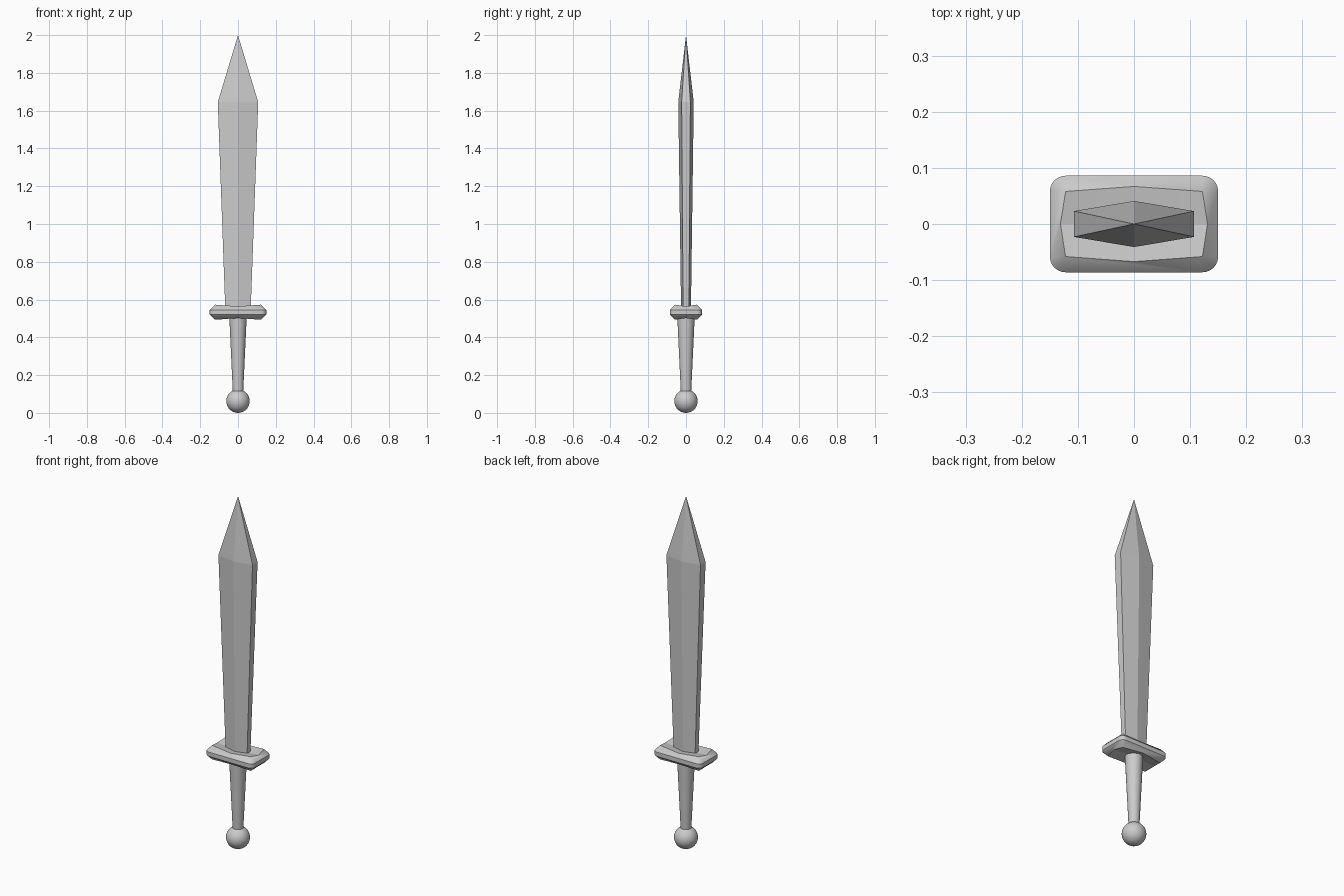
import bpy, bmesh, math

if "Cube" in bpy.data.objects:
    bpy.data.objects.remove(bpy.data.objects["Cube"])


def make_object(name, bm):
    bmesh.ops.recalc_face_normals(bm, faces=bm.faces)
    mesh = bpy.data.meshes.new(name)
    bm.to_mesh(mesh)
    bm.free()
    obj = bpy.data.objects.new(name, mesh)
    bpy.context.collection.objects.link(obj)
    return obj


def shade_smooth(obj):
    bpy.ops.object.select_all(action='DESELECT')
    obj.select_set(True)
    bpy.context.view_layer.objects.active = obj
    bpy.ops.object.shade_smooth_by_angle(angle=math.radians(30))


# Blade: hexagonal sections widening to the shoulder, then a point
bm = bmesh.new()
rings = []
for z, half_width, edge, ridge in [(0.54, 0.067, 0.015, 0.026), (1.645, 0.107, 0.023, 0.041)]:
    section = [(half_width, -edge), (half_width, edge), (0, ridge),
               (-half_width, edge), (-half_width, -edge), (0, -ridge)]
    rings.append([bm.verts.new((x, y, z)) for x, y in section])
tip = bm.verts.new((0, 0, 2))
bm.faces.new(rings[0])
for i in range(6):
    j = (i + 1) % 6
    bm.faces.new((rings[0][i], rings[0][j], rings[1][j], rings[1][i]))
    bm.faces.new((rings[1][i], rings[1][j], tip))
make_object("blade", bm)

# Guard: rounded-corner block with chamfered rims and dished top and bottom
MID_Z, CX, CY, R, STEPS = 0.533, 0.122, 0.058, 0.028, 6
bm = bmesh.new()
corners = [(1, 1), (-1, 1), (-1, -1), (1, -1)]
bands = []
for side in (-1, 1):
    # Four corner arcs make the outer ring
    arcs = []
    for k, (sx, sy) in enumerate(corners):
        angles = [math.pi / 2 * (k + s / STEPS) for s in range(STEPS + 1)]
        arcs.append([bm.verts.new((sx * CX + R * math.cos(a), sy * CY + R * math.sin(a),
                                   MID_Z + side * 0.012)) for a in angles])
    # Inner rim: raised corners with lower edge midpoints
    peaks = [bm.verts.new((sx * CX, sy * CY, MID_Z + side * 0.04)) for sx, sy in corners]
    mids = [bm.verts.new((x, y, MID_Z + side * 0.031))
            for x, y in [(0, 0.067), (-0.131, 0), (0, -0.067), (0.131, 0)]]
    centre = bm.verts.new((0, 0, MID_Z + side * 0.022))
    for k in range(4):
        n = (k + 1) % 4
        for a, b in zip(arcs[k], arcs[k][1:]):
            bm.faces.new((a, b, peaks[k]))
        bm.faces.new((arcs[k][-1], arcs[n][0], peaks[n], mids[k], peaks[k]))
        bm.faces.new((centre, mids[k - 1], peaks[k], mids[k]))
    bands.append(sum(arcs, []))
count = len(bands[0])
for i in range(count):
    j = (i + 1) % count
    bm.faces.new((bands[0][i], bands[0][j], bands[1][j], bands[1][i]))
guard = make_object("guard", bm)
bpy.ops.object.select_all(action='DESELECT')
guard.select_set(True)
bpy.context.view_layer.objects.active = guard
bpy.ops.object.shade_smooth_by_angle(angle=math.radians(16))

# Grip: tapered round handle
bpy.ops.mesh.primitive_cone_add(vertices=32, radius1=0.027, radius2=0.047,
                                depth=0.43, location=(0, 0, 0.315))
grip = bpy.context.object
grip.name = "grip"
shade_smooth(grip)

# Pommel: round ball at the end
bpy.ops.mesh.primitive_uv_sphere_add(segments=32, ring_count=16, radius=0.062,
                                     location=(0, 0, 0.062))
pommel = bpy.context.object
pommel.name = "pommel"
shade_smooth(pommel)
